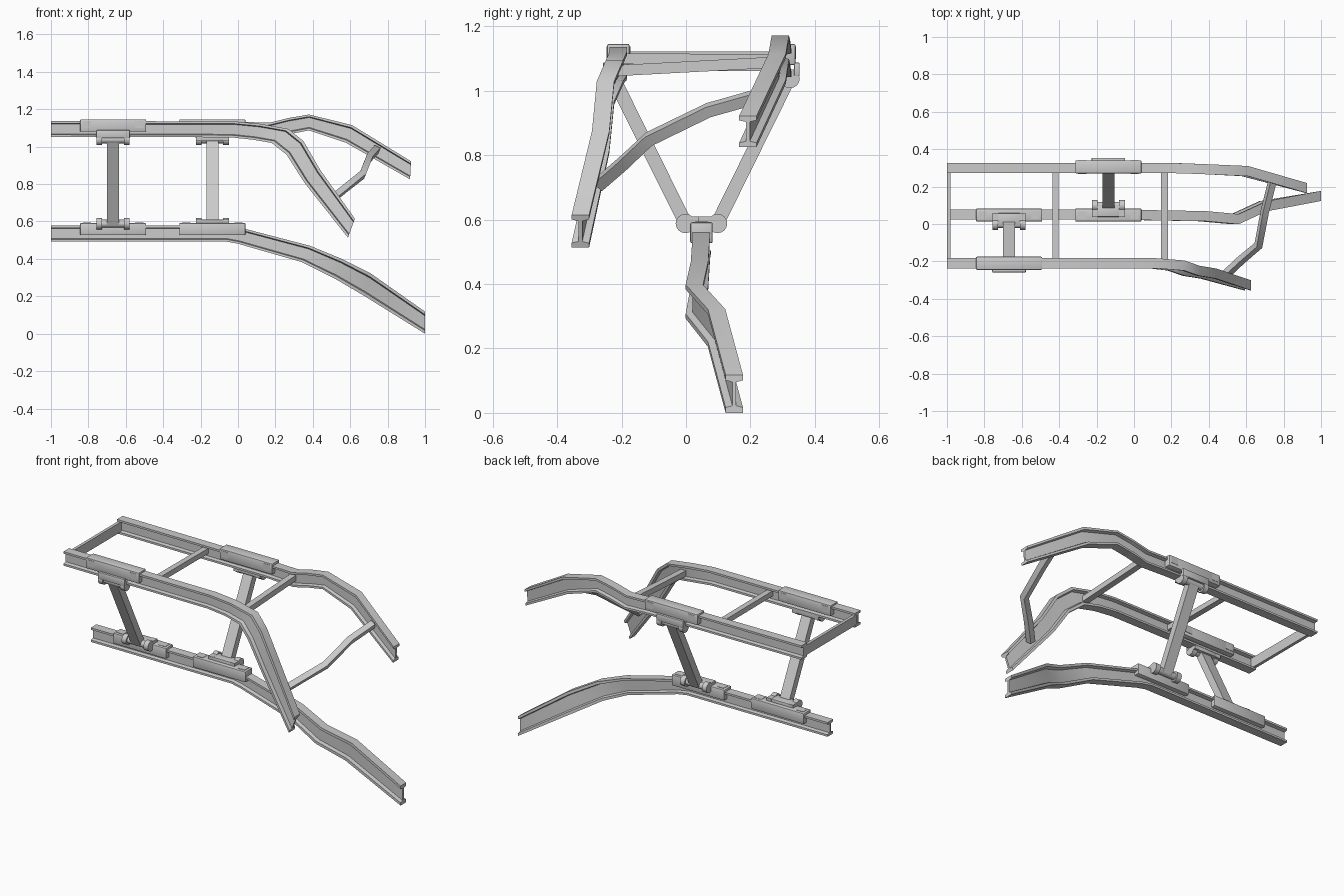
import bpy, bmesh, math
from mathutils import Vector, Matrix

if "Cube" in bpy.data.objects:
    bpy.data.objects.remove(bpy.data.objects["Cube"])


def finish(name, bm, angle=35):
    bmesh.ops.recalc_face_normals(bm, faces=bm.faces)
    me = bpy.data.meshes.new(name)
    bm.to_mesh(me)
    bm.free()
    ob = bpy.data.objects.new(name, me)
    bpy.context.collection.objects.link(ob)
    bpy.context.view_layer.objects.active = ob
    ob.select_set(True)
    bpy.ops.object.shade_smooth_by_angle(angle=math.radians(angle))
    ob.select_set(False)
    return ob


def loft(name, rings):
    bm = bmesh.new()
    loops = [[bm.verts.new(p) for p in r] for r in rings]
    n = len(loops[0])
    for a, b in zip(loops, loops[1:]):
        for i in range(n):
            j = (i + 1) % n
            bm.faces.new((a[i], a[j], b[j], b[i]))
    bm.faces.new(loops[0])
    bm.faces.new(loops[-1])
    return finish(name, bm)


# I-beam outline: (sideways offset, height fraction)
W, T, F = 0.027, 0.006, 0.14
I_HALF = [(W, 0), (W, F), (T, F + .05), (T, .95 - F), (W, 1 - F), (W, 1)]
I_BEAM = I_HALF + [(-u, v) for u, v in reversed(I_HALF)]


def rail(name, sections):
    """sections: top x, top z, bottom x, bottom z, y"""
    loft(name, [[(xb + (xt - xb) * v, y + u, zb + (zt - zb) * v) for u, v in I_BEAM]
                for xt, zt, xb, zb, y in sections])


def box(name, lo, hi, bevel=0.0):
    bm = bmesh.new()
    lo, hi = Vector(lo), Vector(hi)
    d = hi - lo
    d = Vector([abs(c) for c in d])
    bmesh.ops.create_cube(bm, size=1, matrix=Matrix.Translation((lo + hi) / 2) @ Matrix.Diagonal((*d, 1)))
    if bevel:
        bmesh.ops.bevel(bm, geom=bm.edges[:], offset=bevel, segments=2, affect='EDGES', profile=.5)
    return finish(name, bm)


def bar(name, pts, side, w, h):
    """rectangular bar along a path; side = width direction hint"""
    pts = [Vector(p) for p in pts]
    rings = []
    for i, p in enumerate(pts):
        t = (pts[min(i + 1, len(pts) - 1)] - pts[max(i - 1, 0)]).normalized()
        s = Vector(side)
        s = (s - t * s.dot(t)).normalized()
        n = t.cross(s)
        rings.append([p + s * a * w / 2 + n * b * h / 2 for a, b in ((-1, -1), (1, -1), (1, 1), (-1, 1))])
    return loft(name, rings)


def cyl_x(name, x0, x1, y, z, r):
    bm = bmesh.new()
    m = Matrix.Translation(((x0 + x1) / 2, y, z)) @ Matrix.Rotation(math.pi / 2, 4, 'Y')
    bmesh.ops.create_cone(bm, cap_ends=True, segments=16, radius1=r, radius2=r, depth=x1 - x0, matrix=m)
    return finish(name, bm)


# Three long bent rails
rail("front_rail", [
    (-1, 1.137, -1, 1.052, -.21), (-.02, 1.135, -.04, 1.05, -.21),
    (.12, 1.122, .08, 1.037, -.21), (.27, 1.095, .18, 1.02, -.222),
    (.35, 1.03, .26, .957, -.25), (.44, .875, .355, .807, -.265),
    (.625, .615, .588, .513, -.328)])
rail("back_rail", [
    (-1, 1.137, -1, 1.052, .30), (0, 1.133, 0, 1.05, .30), (.17, 1.128, .18, 1.043, .30),
    (.27, 1.153, .28, 1.068, .297), (.38, 1.172, .38, 1.087, .293),
    (.61, 1.115, .575, 1.022, .283), (.925, .922, .92, .825, .192)])
rail("lower_rail", [
    (-1, .578, -1, .492, .05), (-.05, .578, -.06, .492, .05), (.04, .56, .0, .481, .048),
    (.385, .47, .34, .383, .042), (.56, .398, .52, .293, .026),
    (.71, .322, .67, .205, .095), (1, .118, 1, 0, .15)])

# Cross bars between the upper rails
bar("end_cross_bar", [(-.99, -.2, 1.092), (-.99, .29, 1.092)], (1, 0, 0), .018, .06)
bar("middle_cross_bar", [(-.42, -.21, 1.1), (-.42, .30, 1.098)], (1, 0, 0), .034, .032)
bar("front_cross_bar", [(.163, -.21, 1.063), (.163, .30, 1.09)], (1, 0, 0), .036, .034)
bar("bent_cross_bar", [(.49, -.27, .71), (.57, -.195, .775), (.665, -.115, .85),
                       (.70, .07, .94), (.74, .23, .985)], (1, 0, -.4), .034, .036)


def sleeve(name, xc, yc, z0, z1, pads):
    # clamp around the rail plus square bolts on the given faces
    L, hw, p = .177, .035, .022
    box(name + "_sleeve", (xc - L, yc - hw, z0), (xc + L, yc + hw, z1), .006)
    for k, dx in enumerate((-.14, .14)):
        x = xc + dx
        if pads == 'side':
            zc = z1 - .028
            box(f"{name}_bolt_{k}", (x - p, yc - hw - .002, zc - p + .003), (x + p, yc + hw + .002, zc + p - .003))
        else:
            box(f"{name}_bolt_{k}", (x - p, yc - .02, z1 - .01), (x + p, yc + .02, z1 + .002))


def hinge(name, xc, y, z, inner_y, base_z0, base_z1):
    # two rounded lugs, an axle and a mounting block reaching the sleeve
    for k, s in enumerate((-1, 1)):
        c = xc + s * .073
        cyl_x(f"{name}_lug_{k}", c - .015, c + .015, y, z, .03)
        box(f"{name}_lug_arm_{k}", (c - .015, y, base_z0), (c + .015, inner_y, base_z1))
    cyl_x(name + "_axle", xc - .07, xc + .07, y, z, .02)
    box(name + "_block", (xc - .06, y, base_z0), (xc + .06, inner_y, base_z1), .004)


# Two braced stations: lower rail to front rail, lower rail to back rail
for label, xc, s, yu in (("front", -.668, -1, -.21), ("back", -.137, 1, .305)):
    yl = .048
    lo_y, up_y = yl + s * .05, yu + s * .018
    sleeve(f"{label}_upper", xc, yu, 1.08, 1.146, 'side')
    sleeve(f"{label}_lower", xc, yl, .527, .592, 'top')
    hinge(f"{label}_upper_hinge", xc, up_y, 1.038, yu - s * .025, 1.03, 1.06)
    box(f"{label}_hinge_plate", (xc - .09, yu + s * .03, 1.045), (xc + .09, yu + s * .048, 1.088), .004)
    hinge(f"{label}_lower_hinge", xc, lo_y, .588, yl - s * .01, .58, .61)
    bar(f"{label}_strut", [(xc, lo_y, .59), (xc, up_y - s * .005, 1.035)], (1, 0, 0), .064, .042)
